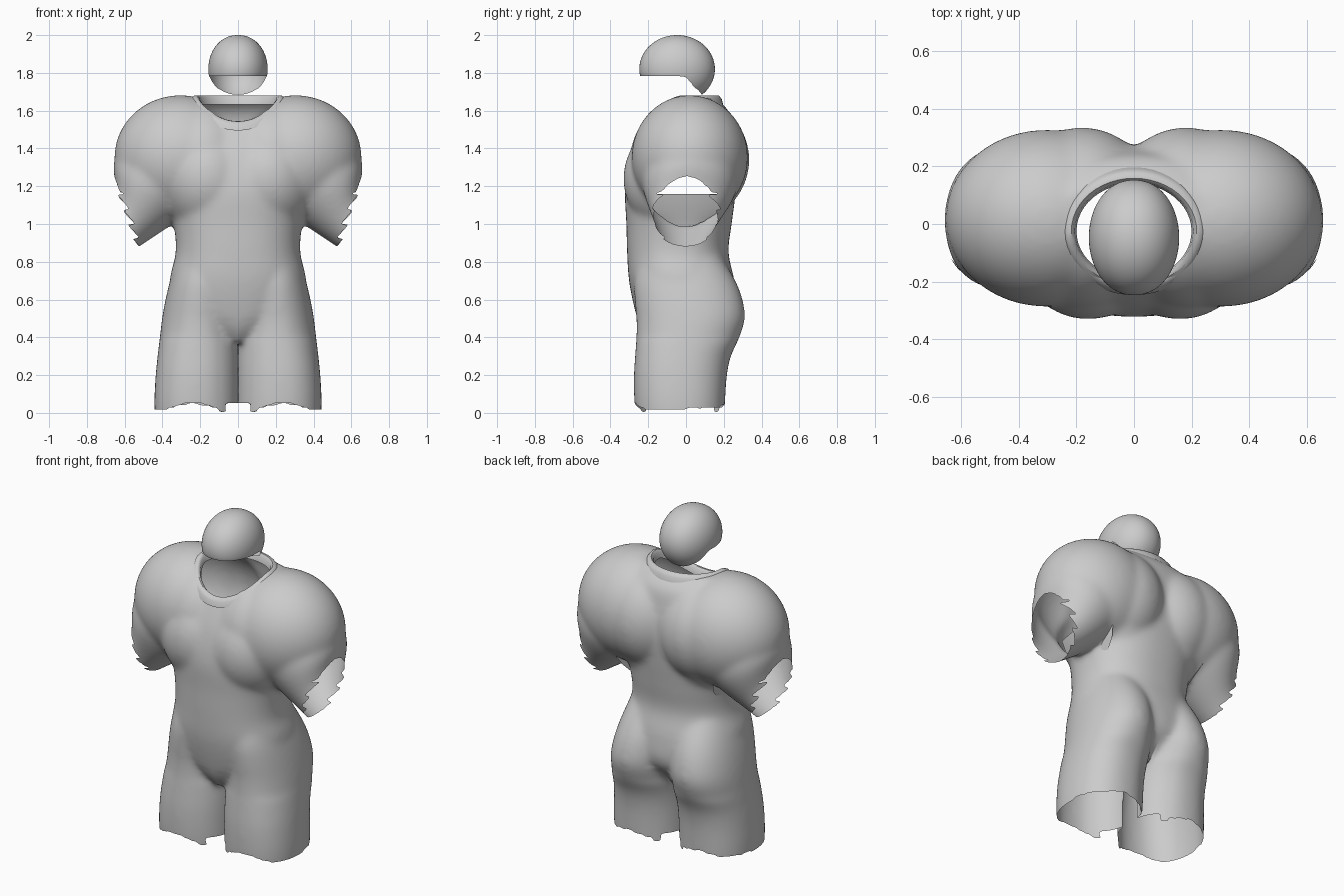
import bpy, bmesh, math
from mathutils import Vector

if "Cube" in bpy.data.objects:
    bpy.data.objects.remove(bpy.data.objects["Cube"])

grey = bpy.data.materials.new("plain grey")
grey.diffuse_color = (0.6, 0.6, 0.6, 1)
grey.use_nodes = True
grey.node_tree.nodes["Principled BSDF"].inputs["Base Color"].default_value = grey.diffuse_color
N = 48


def power(v, e):
    return math.copysign(abs(v) ** e, v)


def refine(rows, steps=5):
    """Smooth curve through rows of section measurements."""
    out = []
    for k in range(len(rows) - 1):
        p0, p1, p2, p3 = (rows[min(max(k + d, 0), len(rows) - 1)] for d in (-1, 0, 1, 2))
        for s in range(steps):
            t = s / steps
            out.append([b + 0.5 * t * (c - a + t * (2 * a - 5 * b + 4 * c - d + t * (3 * (b - c) + d - a)))
                        for a, b, c, d in zip(p0, p1, p2, p3)])
    return out + [rows[-1]]


def loft(bm, rings):
    """Skin closed rings of points and cap both ends."""
    loops = [[bm.verts.new(p) for p in ring] for ring in rings]
    for a, b in zip(loops, loops[1:]):
        for i in range(N):
            j = (i + 1) % N
            bm.faces.new((a[i], a[j], b[j], b[i]))
    bm.faces.new(loops[0][::-1])
    bm.faces.new(loops[-1])


def level_ring(cx, rx, front, back, z, e=0.88):
    cy, ry = (front + back) / 2, (back - front) / 2
    angles = [2 * math.pi * i / N for i in range(N)]
    return [(cx + rx * power(math.cos(a), e), cy + ry * power(math.sin(a), e), z) for a in angles]


def arm_ring(side, ox, oz, ix, iz, cy, ry):
    """Ring spanning an outer and an inner (x, z) point."""
    out = []
    for k in range(N):
        a = 2 * math.pi * k / N
        w = (1 + math.cos(a)) / 2
        out.append((side * (ix + (ox - ix) * w), cy + ry * math.sin(a), iz + (oz - iz) * w))
    return out


def blob(bm, centre, radii):
    for v in bmesh.ops.create_uvsphere(bm, u_segments=48, v_segments=32, radius=1)['verts']:
        v.co = [c + r * k for c, r, k in zip(centre, radii, v.co)]


def finish(bm, name):
    me = bpy.data.meshes.new(name)
    bm.to_mesh(me)
    bm.free()
    me.materials.append(grey)
    ob = bpy.data.objects.new(name, me)
    bpy.context.collection.objects.link(ob)
    return ob


def smooth_rim(bm, test, times):
    """Even out the open edge where test holds."""
    for _ in range(times):
        new = {}
        for v in bm.verts:
            if v.is_boundary and test(v.co):
                near = [e.other_vert(v).co for e in v.link_edges if e.is_boundary]
                new[v] = v.co * 0.4 + sum(near, Vector()) / len(near) * 0.6
        for v, co in new.items():
            v.co = co


def drop_faces(bm, test):
    gone = [f for f in bm.faces if test(f.calc_center_median())]
    bmesh.ops.delete(bm, geom=gone, context='FACES')


bm = bmesh.new()

# torso: z, half width, front y, back y
torso = [(0.37, 0.05, -0.19, 0.12), (0.45, 0.18, -0.24, 0.2), (0.55, 0.32, -0.272, 0.262),
         (0.7, 0.36, -0.302, 0.256), (0.85, 0.33, -0.312, 0.225), (1.0, 0.34, -0.316, 0.242),
         (1.18, 0.375, -0.322, 0.265), (1.35, 0.4, -0.29, 0.275), (1.5, 0.39, -0.23, 0.255),
         (1.6, 0.34, -0.17, 0.225), (1.67, 0.25, -0.09, 0.15)]
loft(bm, [level_ring(0, rx, f, b, z) for z, rx, f, b in refine(torso)])

# legs and hips: z, inner x, outer x, front y, back y
leg = [(-0.1, 0.007, 0.437, -0.26, 0.20), (0.06, 0.005, 0.443, -0.274, 0.207),
       (0.2, 0.005, 0.436, -0.276, 0.217), (0.3, 0.005, 0.426, -0.27, 0.238),
       (0.4, 0.005, 0.414, -0.263, 0.283), (0.5, 0.005, 0.402, -0.263, 0.312),
       (0.6, 0.004, 0.384, -0.272, 0.3), (0.7, 0.004, 0.36, -0.275, 0.262),
       (0.82, 0.02, 0.325, -0.25, 0.19), (0.95, 0.1, 0.28, -0.18, 0.1)]
# sleeves: outer x, z, inner x, z, centre y, half depth
sleeve = [(0.46, 1.57, 0.12, 1.16, 0.02, 0.27), (0.645, 1.36, 0.3, 1.03, 0.02, 0.248),
          (0.652, 1.2, 0.515, 0.885, -0.002, 0.17), (0.69, 1.14, 0.62, 0.82, -0.005, 0.158)]
for s in (-1, 1):
    loft(bm, [level_ring(s * (i + o) / 2, (o - i) / 2, f, b, z, 0.88 if z < 0.4 else 0.94)
              for z, i, o, f, b in refine(leg)])
    loft(bm, [arm_ring(s, *r) for r in refine(sleeve)])
    # shoulder, shoulder blade, chest
    blob(bm, (s * 0.305, 0.02, 1.352), (0.35, 0.308, 0.33))
    blob(bm, (s * 0.18, 0.02, 1.34), (0.28, 0.316, 0.325))
    blob(bm, (s * 0.16, -0.03, 1.24), (0.27, 0.302, 0.31))
bmesh.ops.recalc_face_normals(bm, faces=bm.faces)
suit = finish(bm, "body_suit")

# fuse into one soft skin
fuse = suit.modifiers.new("fuse", 'REMESH')
fuse.mode = 'VOXEL'
fuse.voxel_size = 0.0115
soft = suit.modifiers.new("soften", 'SMOOTH')
soft.factor, soft.iterations = 0.5, 32
skin = bpy.data.meshes.new_from_object(suit.evaluated_get(bpy.context.evaluated_depsgraph_get()))
suit.modifiers.clear()
suit.data = skin
bm = bmesh.new()
bm.from_mesh(skin)

# press the inner thighs together
for v in bm.verts:
    x = abs(v.co.x)
    if v.co.z < 0.5 and 0.002 < x < 0.1:
        v.co.x -= math.copysign(min(x - 0.002, 0.012) * (1 - x / 0.1), v.co.x)


# open the neck
def in_neck(p):
    return p.z > 1.42 and (p.x / 0.222) ** 2 + ((p.y + 0.025) / 0.188) ** 2 < 1


# torn leg hems, with a notch by the inner thigh
def below_hem(p):
    x = abs(p.x)
    hem = 0.035 + 0.02 * math.cos((x - 0.24) * 17) * (1 if p.y < 0 else 0.6)
    if x < 0.065:
        hem = 0.055
    elif x < 0.1:
        hem = 0.008
    return p.z < hem


# torn sleeve ends, stepped along the slanted opening
def past_sleeve(p):
    x = abs(p.x)
    if x < 0.45 or p.z > 1.28:
        return False
    step = 0.04 * ((p.z * 13) % 1 - 0.5) if p.z < 1.17 else 0
    return x - 0.583 - (p.z - 1.05) * 0.354 > step


drop_faces(bm, in_neck)
drop_faces(bm, below_hem)
drop_faces(bm, past_sleeve)
smooth_rim(bm, lambda p: p.z > 1.42, 8)
smooth_rim(bm, lambda p: p.z < 1.42, 2)
bm.to_mesh(skin)
bm.free()

# rolled collar lip, dipping to a point at the front
bm = bmesh.new()
lip = [(0.034, -0.035), (0.026, -0.005), (0.012, 0.012), (-0.004, 0.014), (-0.016, 0.002), (-0.022, -0.035)]
rings = []
for k in range(N):
    a = 2 * math.pi * k / N
    c, s = math.cos(a), math.sin(a)
    z = 1.667 - 0.137 * max(0, -s) ** 1.6
    rings.append([bm.verts.new(((0.222 + r) * c, -0.025 + (0.188 + r) * s, z + h)) for r, h in lip])
for k in range(N):
    a, b = rings[k], rings[(k + 1) % N]
    for m in range(len(lip) - 1):
        bm.faces.new((a[m], b[m], b[m + 1], a[m + 1]))
collar = finish(bm, "collar")

# folded wall under each armpit, between sleeve and torso
bm = bmesh.new()
for s in (-1, 1):
    rows = []
    for x, z, half in ((0.322, 0.98, 0.12), (0.335, 1.03, 0.17), (0.355, 1.08, 0.2), (0.375, 1.16, 0.215)):
        rows.append([bm.verts.new((s * (x - 0.03 * t * t), 0.005 + half * t, z))
                     for t in (k / 6 - 1 for k in range(13))])
    for a, b in zip(rows, rows[1:]):
        for k in range(12):
            bm.faces.new((a[k], a[k + 1], b[k + 1], b[k]))
bmesh.ops.recalc_face_normals(bm, faces=bm.faces)
armpits = finish(bm, "armpit_folds")

# head cap: open shell, level at the brow and dropping to the nape
bm = bmesh.new()
bmesh.ops.create_uvsphere(bm, u_segments=80, v_segments=60, radius=1)
for v in bm.verts:
    v.co = (0.157 * power(v.co.x, 0.93), -0.047 + v.co.y * 0.2, 1.82 + v.co.z * 0.18)
drop_faces(bm, lambda p: p.z < 1.785 - max(0, p.y + 0.01) * 1.05)
smooth_rim(bm, lambda p: True, 3)
cap = finish(bm, "head_cap")

for ob in (suit, collar, armpits, cap):
    if not ob.data.materials:
        ob.data.materials.append(grey)
    bpy.ops.object.select_all(action='DESELECT')
    ob.select_set(True)
    bpy.context.view_layer.objects.active = ob
    bpy.ops.object.shade_smooth_by_angle(angle=math.radians(50))
